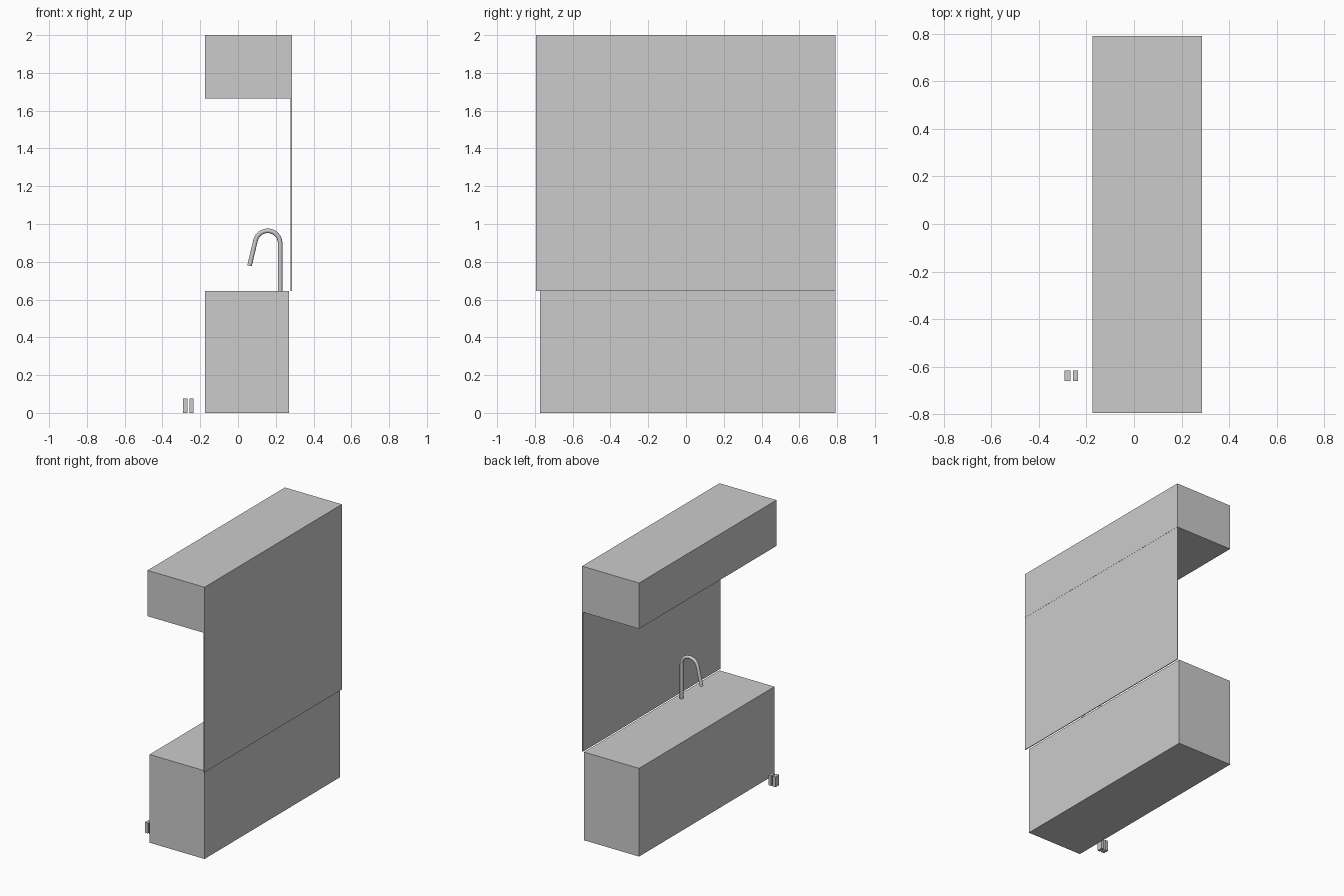
import bpy, math

if "Cube" in bpy.data.objects:
    bpy.data.objects.remove(bpy.data.objects["Cube"], do_unlink=True)

# Single plain grey finish
grey = bpy.data.materials.new("light grey")
grey.use_nodes = True
grey.diffuse_color = (0.6, 0.6, 0.6, 1)
grey.node_tree.nodes["Principled BSDF"].inputs["Base Color"].default_value = (0.6, 0.6, 0.6, 1)


def box(name, x, y, z):
    """Box spanning the given (min, max) pairs."""
    bpy.ops.mesh.primitive_cube_add(size=1, location=[sum(p) / 2 for p in (x, y, z)])
    ob = bpy.context.object
    ob.name = name
    ob.scale = [p[1] - p[0] for p in (x, y, z)]
    bpy.ops.object.transform_apply(location=False, rotation=False, scale=True)
    ob.data.materials.append(grey)
    return ob


# Cabinets and the thin panel between them
box("base_cabinet", (-0.175, 0.27), (-0.772, 0.792), (0, 0.645))
box("wall_cabinet", (-0.175, 0.286), (-0.795, 0.792), (1.665, 2))
box("splash_panel", (0.279, 0.285), (-0.795, 0.792), (0.645, 1.665))

# Two small plain blocks on the floor beside the base cabinet
box("floor_block_outer", (-0.292, -0.267), (-0.66, -0.617), (0, 0.075))
box("floor_block_inner", (-0.257, -0.236), (-0.66, -0.617), (0, 0.075))

# Gooseneck tap: upright, arc, then a slanted spout
cx, cz, r, sweep = 0.157, 0.898, 0.066, 167
path = [(cx + r, 0.645)]
for i in range(17):
    a = math.radians(sweep * i / 16)
    path.append((cx + r * math.cos(a), cz + r * math.sin(a)))
path.append((0.061, 0.779))

curve = bpy.data.curves.new("tap", "CURVE")
curve.dimensions = "3D"
curve.bevel_depth = 0.012
curve.bevel_resolution = 4
curve.use_fill_caps = True
spline = curve.splines.new("POLY")
spline.points.add(len(path) - 1)
for point, (x, z) in zip(spline.points, path):
    point.co = (x, -0.267, z, 1)
tap = bpy.data.objects.new("tap", curve)
bpy.context.collection.objects.link(tap)
curve.materials.append(grey)

# Mesh the tap and smooth it
bpy.ops.object.select_all(action="DESELECT")
tap.select_set(True)
bpy.context.view_layer.objects.active = tap
bpy.ops.object.convert(target="MESH")
bpy.ops.object.shade_smooth_by_angle(angle=math.radians(40))
